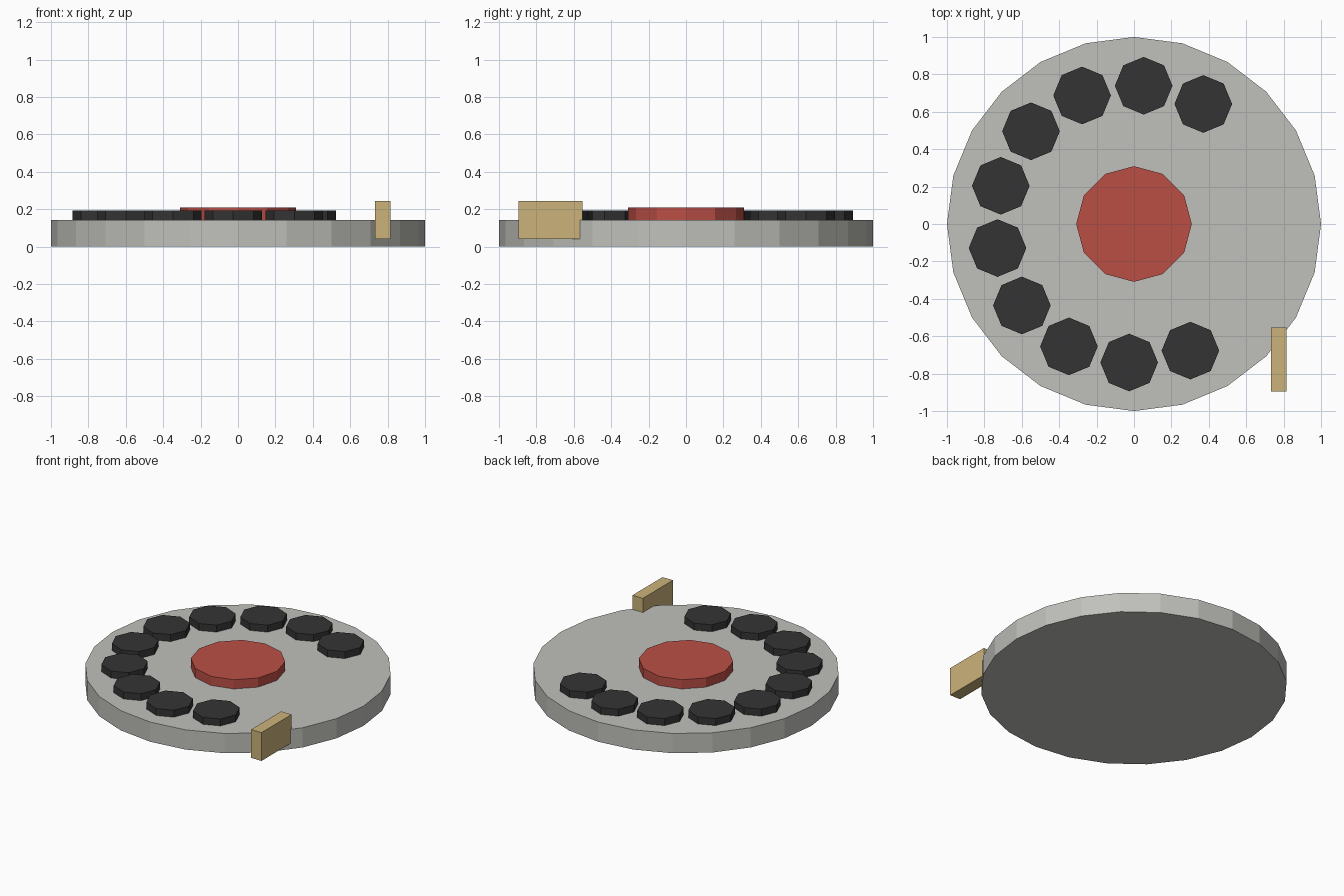
import bpy
import math

if "Cube" in bpy.data.objects:
    bpy.data.objects.remove(bpy.data.objects["Cube"])


def material(name, rgb):
    m = bpy.data.materials.new(name)
    m.diffuse_color = (*rgb, 1.0)
    m.use_nodes = True
    m.node_tree.nodes["Principled BSDF"].inputs["Base Color"].default_value = m.diffuse_color
    return m


GREY = material("light grey", (0.53, 0.53, 0.50))
BLACK = material("charcoal", (0.034, 0.034, 0.034))
RED = material("brick red", (0.49, 0.078, 0.06))
BRASS = material("brass", (0.60, 0.45, 0.195))


def disc(name, sides, radius, x, y, z0, z1, mat):
    bpy.ops.mesh.primitive_cylinder_add(
        vertices=sides, radius=radius, depth=z1 - z0,
        location=(x, y, (z0 + z1) / 2))
    ob = bpy.context.object
    ob.name = name
    ob.data.materials.append(mat)
    return ob


# Dial plate
disc("dial_plate", 24, 1.0, 0, 0, 0, 0.142, GREY)

# Raised centre label
disc("centre_cap", 12, 0.309, 0, 0, 0.13, 0.208, RED)

# Ten finger spots on an arc, leaving a gap on the right
for i in range(10):
    a = math.radians(60 + 26 * i)
    disc(f"finger_spot_{i + 1}", 8, 0.154,
         0.741 * math.cos(a), 0.741 * math.sin(a), 0.13, 0.192, BLACK)

# Finger stop at the rim
bpy.ops.mesh.primitive_cube_add(size=1, location=(0.773, -0.725, 0.142))
stop = bpy.context.object
stop.name = "finger_stop"
stop.scale = (0.083, 0.342, 0.204)
stop.data.materials.append(BRASS)
